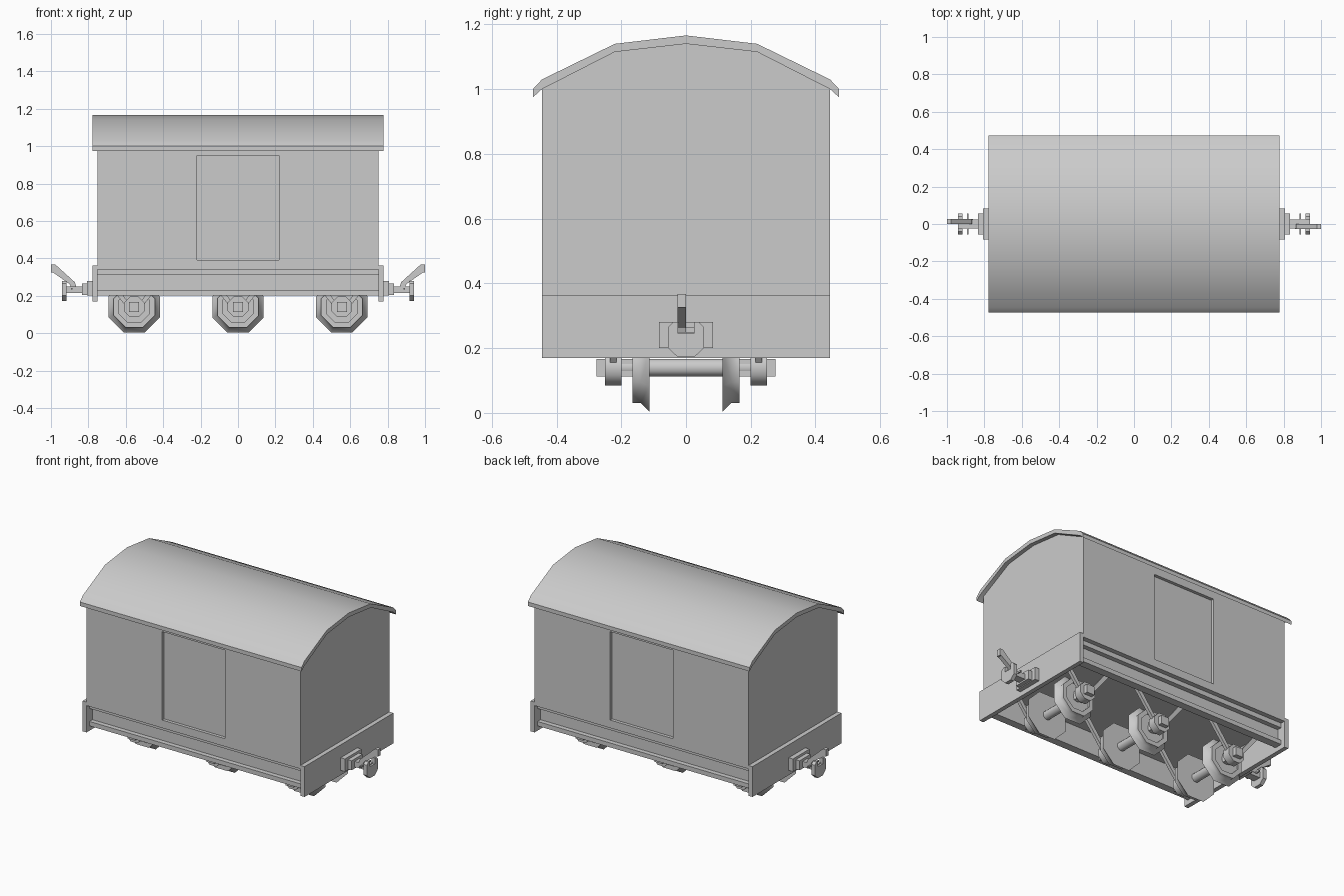
import bpy, bmesh
from math import radians, cos, sin, pi, hypot
from mathutils import Matrix, Vector

if "Cube" in bpy.data.objects:
    bpy.data.objects.remove(bpy.data.objects["Cube"])

grey = bpy.data.materials.new("plain_grey")
grey.use_nodes = True
grey.diffuse_color = (0.6, 0.6, 0.6, 1)
grey.node_tree.nodes["Principled BSDF"].inputs["Base Color"].default_value = (0.6, 0.6, 0.6, 1)


def finish(name, bm, smooth=None):
    bmesh.ops.recalc_face_normals(bm, faces=bm.faces)
    mesh = bpy.data.meshes.new(name)
    bm.to_mesh(mesh)
    bm.free()
    mesh.materials.append(grey)
    obj = bpy.data.objects.new(name, mesh)
    bpy.context.collection.objects.link(obj)
    if smooth:
        bpy.ops.object.select_all(action='DESELECT')
        bpy.context.view_layer.objects.active = obj
        obj.select_set(True)
        bpy.ops.object.shade_smooth_by_angle(angle=radians(smooth))
    return obj


def add_prism(bm, points, place, start, end):
    """Extrude a closed outline; place(u, v, w) maps it into space."""
    a = [bm.verts.new(place(u, v, start)) for u, v in points]
    b = [bm.verts.new(place(u, v, end)) for u, v in points]
    bm.faces.new(a)
    bm.faces.new(b)
    for i in range(len(a)):
        j = (i + 1) % len(a)
        bm.faces.new((a[i], a[j], b[j], b[i]))


def along_x(u, v, w):
    return (w, u, v)


def along_y(u, v, w):
    return (u, w, v)


def box(name, x0, x1, y0, y1, z0, z1):
    bm = bmesh.new()
    add_prism(bm, [(y0, z0), (y1, z0), (y1, z1), (y0, z1)], along_x, x0, x1)
    return finish(name, bm)


def lathe_y(name, x, z, profile, sides=8):
    """Solid turned about an axis parallel to y; profile is (y, flat radius)."""
    bm = bmesh.new()
    rings = []
    for y, r in profile:
        r /= cos(pi / sides)
        angles = [2 * pi * (i + 0.5) / sides for i in range(sides)]
        rings.append([bm.verts.new((x + r * sin(t), y, z + r * cos(t))) for t in angles])
    for a, b in zip(rings, rings[1:]):
        for i in range(sides):
            j = (i + 1) % sides
            bm.faces.new((a[i], a[j], b[j], b[i]))
    bm.faces.new(rings[0])
    bm.faces.new(rings[-1])
    return finish(name, bm, 50)


def mirrored(half):
    return half + [(-y, z) for y, z in reversed(half) if y != 0]


# Body with gabled ends and a recessed door on each side
bm = bmesh.new()
arch = [(0.445, 1.0), (0.22, 1.115), (0, 1.14)]
add_prism(bm, mirrored([(0.445, 0.34)] + arch), along_x, -0.75, 0.75)
bmesh.ops.recalc_face_normals(bm, faces=bm.faces)
for axis, value in (("x", -0.22), ("x", 0.22), ("z", 0.39), ("z", 0.95)):
    point, normal = Vector(), Vector()
    setattr(point, axis, value)
    setattr(normal, axis, 1)
    bmesh.ops.bisect_plane(bm, geom=bm.verts[:] + bm.edges[:] + bm.faces[:],
                           plane_co=point, plane_no=normal)
doors = []
for f in bm.faces:
    c = f.calc_center_median()
    if abs(f.normal.y) > 0.95 and abs(c.x) < 0.2 and 0.4 < c.z < 0.94:
        doors.append(f)
bmesh.ops.inset_individual(bm, faces=doors, thickness=0, depth=-0.02)
finish("body", bm)

# Curved roof with drooping eaves
bm = bmesh.new()
outer = mirrored([(0.473, 0.975), (0.473, 1.0), (0.445, 1.03), (0.22, 1.14), (0, 1.166)])
inner = mirrored(arch)[::-1]
add_prism(bm, outer + inner, along_x, -0.777, 0.777)
finish("roof", bm, 30)

# Frame: end beams and outward-facing channel side rails
for s, side in ((1, "left"), (-1, "right")):
    box(side + "_end_beam", s * 0.75, s * 0.778, -0.445, 0.445, 0.17, 0.362)
    bm = bmesh.new()
    channel = [(0.365, 0.2), (0.415, 0.2), (0.415, 0.228), (0.385, 0.228),
               (0.385, 0.31), (0.415, 0.31), (0.415, 0.34), (0.365, 0.34)]
    add_prism(bm, [(s * y, z) for y, z in channel], along_x, -0.75, 0.75)
    finish("back_side_rail" if s > 0 else "front_side_rail", bm)

# Wheelsets: axle, flanged wheels, bearings and slanted hangers
AXLE_Z = 0.14
for n, x in enumerate((-0.555, 0, 0.555), 1):
    lathe_y(f"axle_{n}", x, AXLE_Z, [(-0.2, 0.027), (0.2, 0.027)])
    for s in (1, -1):
        tag = f"{n}_{'back' if s > 0 else 'front'}"
        lathe_y("wheel_" + tag, x, AXLE_Z,
                [(s * 0.113, 0.137), (s * 0.14, 0.11), (s * 0.165, 0.11),
                 (s * 0.165, 0.083), (s * 0.155, 0.083)])
        lathe_y("bearing_" + tag, x, AXLE_Z, [(s * 0.2, 0.055), (s * 0.25, 0.055)])
        lathe_y("axle_end_" + tag, x, AXLE_Z, [(s * 0.16, 0.027), (s * 0.277, 0.027)], 4)
        bm = bmesh.new()
        for d in (1, -1):
            strap = [(x + d * u, v) for u, v in
                     ((0.02, 0.15), (0.05, 0.15), (0.2, 0.34), (0.165, 0.34))]
            add_prism(bm, strap, along_y, s * 0.215, s * 0.235)
        finish("hanger_" + tag, bm)

# Couplings: stepped mount, shaft, slotted buffer, pin and slanted hook
for s, side in ((1, "left"), (-1, "right")):
    box(side + "_coupling_plate", s * 0.778, s * 0.808, -0.083, 0.083, 0.2, 0.28)
    box(side + "_coupling_block", s * 0.808, s * 0.835, -0.055, 0.055, 0.205, 0.265)
    box(side + "_coupling_shaft", s * 0.835, s * 0.93, -0.025, 0.025, 0.215, 0.25)
    box(side + "_coupling_pin", s * 0.886, s * 0.893, -0.055, 0.055, 0.232, 0.242)
    bm = bmesh.new()
    buffer = mirrored([(0.025, 0.172), (0.055, 0.2), (0.055, 0.265),
                       (0.04, 0.28), (0.025, 0.28), (0.025, 0.245)])
    add_prism(bm, buffer, along_x, s * 0.918, s * 0.942)
    finish(side + "_buffer", bm)
    bm = bmesh.new()
    hook = [(0.86, 0.235), (0.89, 0.235), (0.9, 0.262), (0.99, 0.325), (1.0, 0.325),
            (1.0, 0.368), (0.978, 0.368), (0.872, 0.272)]
    add_prism(bm, [(s * u, v) for u, v in hook], along_y, 0, -s * 0.027)
    finish(side + "_hook", bm)
